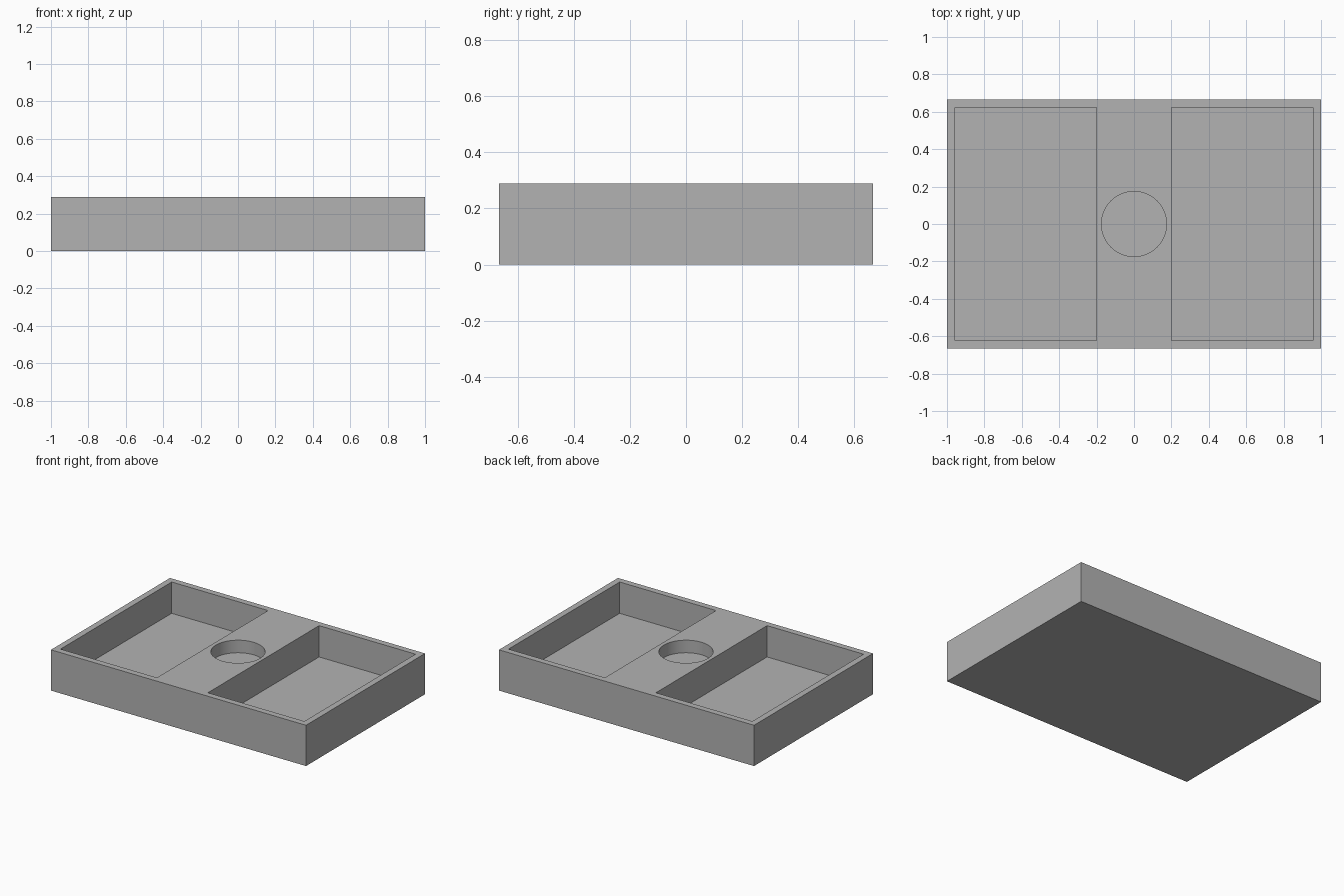
import bpy

WIDTH, DEPTH, HEIGHT = 2.0, 1.333, 0.289
WALL = 0.044          # rim thickness
BRIDGE = 0.2          # half width of the central bridge
FLOOR = 0.067         # pocket floor height
HOLE_R, HOLE_FLOOR = 0.174, 0.2

cube = bpy.data.objects.get("Cube")
if cube:
    bpy.data.objects.remove(cube, do_unlink=True)

gray = bpy.data.materials.new("plain_gray")
gray.use_nodes = True
color = (0.45, 0.45, 0.45, 1)
gray.diffuse_color = color
gray.node_tree.nodes["Principled BSDF"].inputs["Base Color"].default_value = color


def box(name, x0, x1, half_y, z0, z1):
    bpy.ops.mesh.primitive_cube_add(size=1, location=((x0 + x1) / 2, 0, (z0 + z1) / 2))
    ob = bpy.context.object
    ob.name = name
    ob.scale = (x1 - x0, 2 * half_y, z1 - z0)
    bpy.ops.object.transform_apply(location=True, rotation=False, scale=True)
    ob.data.materials.append(gray)
    return ob


def carve(body, cutter):
    cutter.hide_render = True
    mod = body.modifiers.new("carve", "BOOLEAN")
    mod.operation = "DIFFERENCE"
    mod.solver = "EXACT"
    mod.object = cutter
    bpy.context.view_layer.objects.active = body
    bpy.ops.object.modifier_apply(modifier=mod.name)
    bpy.data.objects.remove(cutter, do_unlink=True)


# Solid tray block
tray = box("tray", -WIDTH / 2, WIDTH / 2, DEPTH / 2, 0, HEIGHT)

# Two rectangular pockets, either side of the bridge
outer = WIDTH / 2 - WALL
for side, x0, x1 in (("left", BRIDGE, outer), ("right", -outer, -BRIDGE)):
    carve(tray, box(side + "_pocket_cutter", x0, x1, DEPTH / 2 - WALL, FLOOR, HEIGHT + 0.1))

# Shallow round recess in the bridge
top = HEIGHT + 0.1
bpy.ops.mesh.primitive_cylinder_add(vertices=64, radius=HOLE_R, depth=top - HOLE_FLOOR,
                                    location=(0, 0, (top + HOLE_FLOOR) / 2))
recess = bpy.context.object
recess.name = "round_recess_cutter"
recess.data.materials.append(gray)
carve(tray, recess)

# Smooth recess wall, sharp edges elsewhere
bpy.ops.object.select_all(action="DESELECT")
tray.select_set(True)
bpy.context.view_layer.objects.active = tray
bpy.ops.object.shade_smooth_by_angle()
